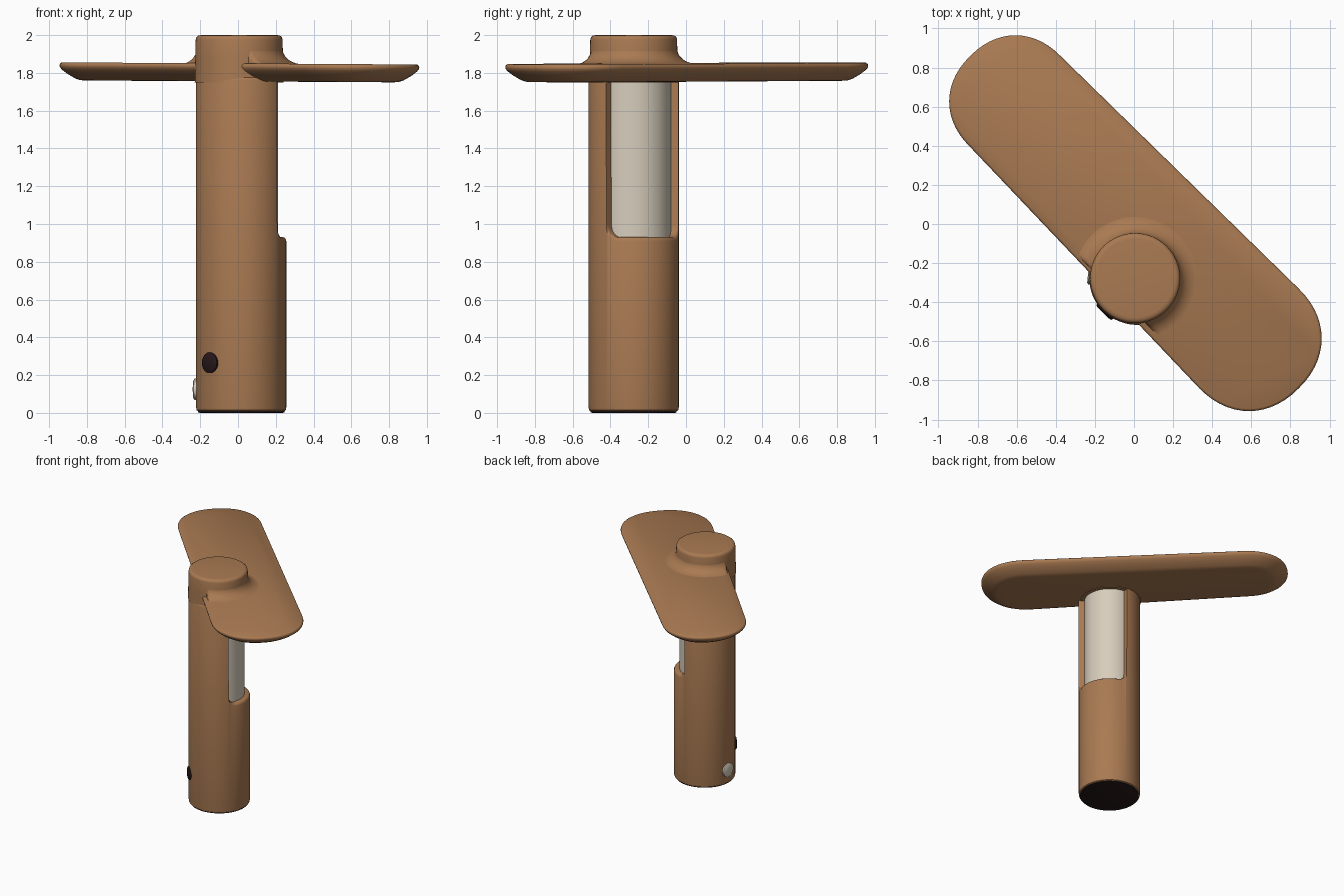
import bpy, bmesh, math
from mathutils import Vector, Matrix

if "Cube" in bpy.data.objects:
    bpy.data.objects.remove(bpy.data.objects["Cube"])

CX, CY, R = 0.017, -0.277, 0.239      # column centre and radius


def material(name, rgb):
    m = bpy.data.materials.new(name)
    m.diffuse_color = (*rgb, 1)
    m.use_nodes = True
    m.node_tree.nodes["Principled BSDF"].inputs["Base Color"].default_value = m.diffuse_color
    return m


BROWN = material("copper brown", (0.40, 0.195, 0.085))
PALE = material("warm white", (0.68, 0.61, 0.50))
DARK = material("dark brown", (0.02, 0.009, 0.01))


def loft(name, rings, mat, caps=True, angle=40):
    """Skin a list of closed rings of equal length."""
    bm = bmesh.new()
    rows = [[bm.verts.new(p) for p in ring] for ring in rings]
    n = len(rows[0])
    for a, b in zip(rows, rows[1:]):
        for i in range(n):
            j = (i + 1) % n
            bm.faces.new((a[i], a[j], b[j], b[i]))
    if caps:
        bm.faces.new(rows[0])
        bm.faces.new(rows[-1])
    bmesh.ops.recalc_face_normals(bm, faces=bm.faces)
    me = bpy.data.meshes.new(name)
    bm.to_mesh(me)
    bm.free()
    me.materials.append(mat)
    ob = bpy.data.objects.new(name, me)
    bpy.context.collection.objects.link(ob)
    bpy.ops.object.select_all(action='DESELECT')
    ob.select_set(True)
    bpy.context.view_layer.objects.active = ob
    bpy.ops.object.shade_smooth_by_angle(angle=math.radians(angle))
    return ob


def revolve(name, profile, mat, cx=CX, cy=CY, n=64):
    rings = [[(cx + r * math.cos(2 * math.pi * i / n), cy + r * math.sin(2 * math.pi * i / n), z)
              for i in range(n)] for r, z in profile]
    return loft(name, rings, mat)


# Column shell: full height, dropping to a low rim across the window opening
A0, A1, LOW, HIGH, CORNER = -37, 84, 0.93, 1.78, 17
angles = []
for k in range(CORNER + 1):
    s = k / CORNER
    angles.append((A0 + k, LOW + 0.07 * (1 - math.sqrt(1 - (1 - s) ** 2))))
for k in range(1, 15):
    angles.append((A0 + CORNER + k * (A1 - A0 - 2 * CORNER) / 15, LOW))
for k in range(CORNER + 1):
    s = k / CORNER
    angles.append((A1 - CORNER + k, LOW + 0.07 * (1 - math.sqrt(1 - s * s))))
for k in range(61):
    angles.append((A1 + 1 + k * (358 - A1 + A0) / 60, HIGH))
rings = [[] for _ in range(7)]
for a, h in angles:
    c, s = math.cos(math.radians(a)), math.sin(math.radians(a))
    prof = [(R - 0.012, 0.008), (R - 0.003, 0.014), (R, 0.03), (R, h - 0.02),
            (R - 0.005, h - 0.006), (R - 0.014, h), (0.19, h)]
    for ring, (r, z) in zip(rings, prof):
        ring.append((CX + r * c, CY + r * s, z))
loft("column_shell", rings, BROWN, caps=False)

# Pale inner tube, dark foot and top cap
revolve("inner_tube", [(0.2, 0.85), (0.2, 1.8)], PALE, CX - 0.005)
revolve("foot_disc", [(R - 0.02, 0), (R - 0.011, 0.003), (R - 0.011, 0.012)], DARK)
revolve("top_cap", [(0.235, 1.75), (0.232, 1.88), (0.23, 1.975), (0.226, 1.99), (0.215, 1.998),
                    (0.2, 2.0)], BROWN, 0.006, -0.277)


# Long tray with rounded ends, laid on the diagonal
def to_xy(u, v):
    return (u + v) / math.sqrt(2), (v - u) / math.sqrt(2)


def tray_ring(inset, z):
    pts, n, e = [], 28, 2 / 2.2
    for uc, vc, a, b, side in ((0.83, 0.002, 0.36, 0.36, 1), (-0.872, 0.014, 0.328, 0.328, -1)):
        for i in range(n + 1):
            t = math.pi * (i / n - 0.5)
            du = max(0, math.cos(t)) ** e * (a - inset)
            dv = math.copysign(abs(math.sin(t)) ** e, t) * (b - inset)
            x, y = to_xy(uc + side * du, vc + side * dv)
            pts.append((x, y, z - 0.006 * x))
    return pts


loft("tray", [tray_ring(i, z) for i, z in (
    (0.13, 1.755), (0.105, 1.757), (0.08, 1.766), (0.04, 1.79), (0.012, 1.812), (0.002, 1.825),
    (0, 1.835), (0.003, 1.844), (0.012, 1.85))], BROWN, angle=50)

# Concave fillet between cap and tray, limited to where the tray lies
rings = []
for k in range(11):
    t = k / 10 * math.pi / 2
    ring = []
    for i in range(96):
        a = 2 * math.pi * i / 96
        dx, dy = math.cos(a), math.sin(a)
        r = 0.229 + 0.105 * (1 - math.sin(t))
        dv = (dx + dy) / math.sqrt(2)
        if dv < 0:
            r = max(0.22, min(r, 0.125 / -dv))
        ring.append((0.006 + r * dx, CY + r * dy,
                     1.848 + 0.085 * (1 - math.cos(t)) - 0.006 * r * dx))
    rings.append(ring)
loft("cap_fillet", rings, BROWN, caps=False, angle=60)


# Round buttons low on the column
def button(name, azimuth, z, radius, proud, mat):
    ob = revolve(name, [(radius, -0.03), (radius, proud - 0.006), (radius * 0.85, proud)],
                 mat, 0, 0, 32)
    d = Vector((math.cos(math.radians(azimuth)), math.sin(math.radians(azimuth)), 0))
    ob.matrix_world = (Matrix.Translation(Vector((CX, CY, z)) + d * R)
                       @ d.to_track_quat('Z', 'Y').to_matrix().to_4x4())


button("dark_button", 226, 0.265, 0.055, 0.010, DARK)
button("pale_button", 174, 0.125, 0.058, 0.014, PALE)
